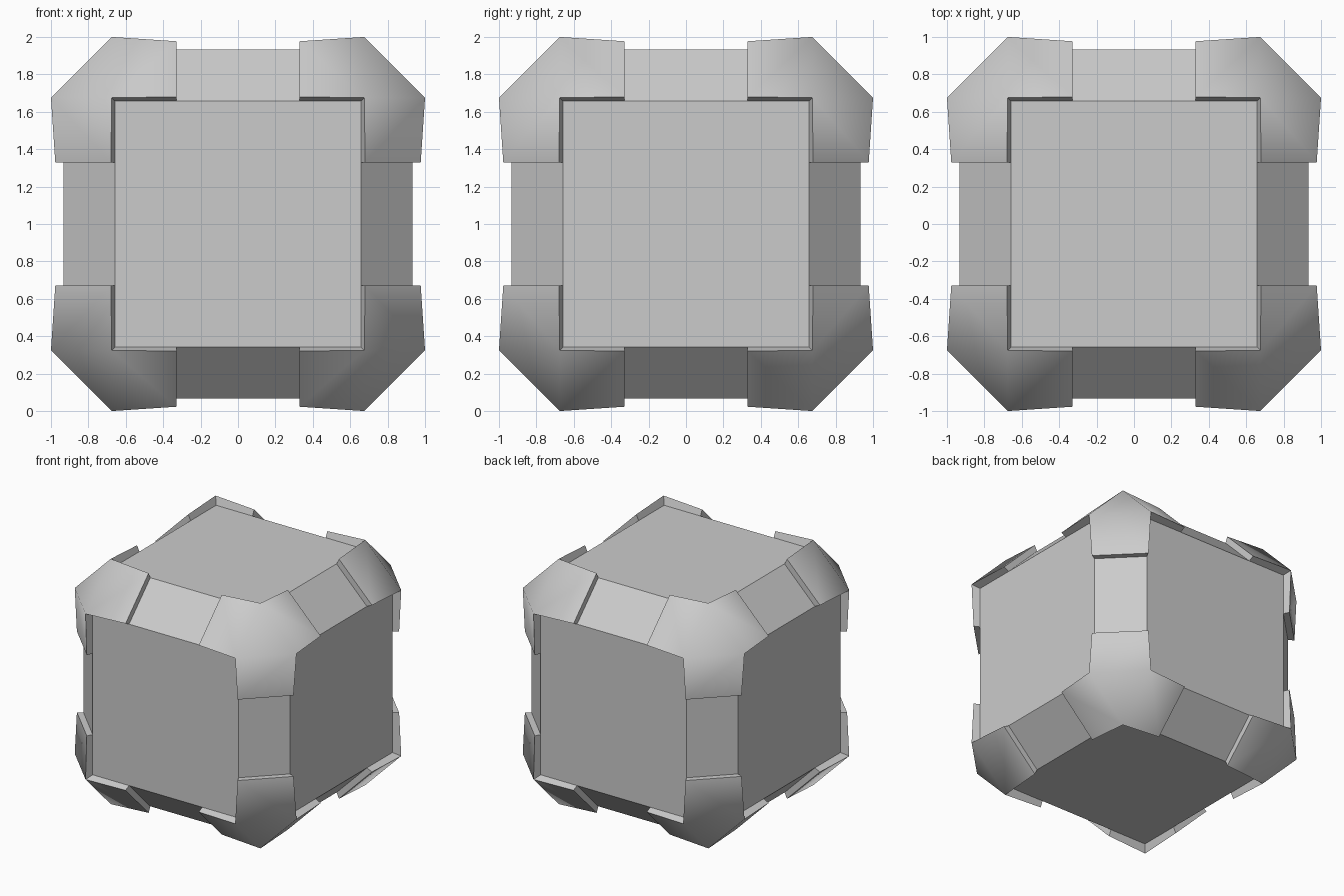
import bpy, bmesh, math
from mathutils import Vector

if "Cube" in bpy.data.objects:
    bpy.data.objects.remove(bpy.data.objects["Cube"])

PANEL = 0.932   # distance of the flat panels from the centre
HALF = 0.658    # half width of a panel


def make_object(name, bm):
    bmesh.ops.recalc_face_normals(bm, faces=bm.faces)
    mesh = bpy.data.meshes.new(name)
    bm.to_mesh(mesh)
    bm.free()
    obj = bpy.data.objects.new(name, mesh)
    obj.location = (0, 0, 1)
    bpy.context.collection.objects.link(obj)
    return obj


# Body: cube with wide flat chamfers
bm = bmesh.new()
bmesh.ops.create_cube(bm, size=2 * PANEL)
bmesh.ops.bevel(bm, geom=bm.edges[:], offset=PANEL - HALF, offset_type='OFFSET',
                segments=1, affect='EDGES')
make_object("chamfered_body", bm)

# Corner guard: raised three-armed cap, built once in the positive octant
bm = bmesh.new()


def point(i, far, j, near, rest):
    """Vertex with value far on axis i, near on axis j, rest on the third."""
    v = Vector((rest, rest, rest))
    v[i], v[j] = far, near
    return bm.verts.new(v)


tip = [point(i, 1.0, (i + 1) % 3, 0.675, 0.675) for i in range(3)]
root = [point(i, PANEL, (i + 1) % 3, HALF, HALF) for i in range(3)]
bm.faces.new(tip)
for i in range(3):
    j = (i + 1) % 3
    a, b = point(i, 0.977, j, 0.68, 0.33), point(j, 0.977, i, 0.68, 0.33)
    a0, b0 = point(i, PANEL, j, HALF, 0.33), point(j, PANEL, i, HALF, 0.33)
    bm.faces.new((tip[i], tip[j], b, a))       # arm top
    bm.faces.new((a, b, b0, a0))               # arm end
    bm.faces.new((tip[i], a, a0, root[i]))     # side lips
    bm.faces.new((tip[j], root[j], b0, b))
guard = make_object("corner_guards", bm)

# Smooth the cap while its rims stay sharp, then mirror to all eight corners
bpy.context.view_layer.objects.active = guard
guard.select_set(True)
bpy.ops.object.shade_smooth_by_angle(angle=math.radians(42))
mirror = guard.modifiers.new("mirror", 'MIRROR')
mirror.use_axis = (True, True, True)
mirror.use_mirror_merge = False
